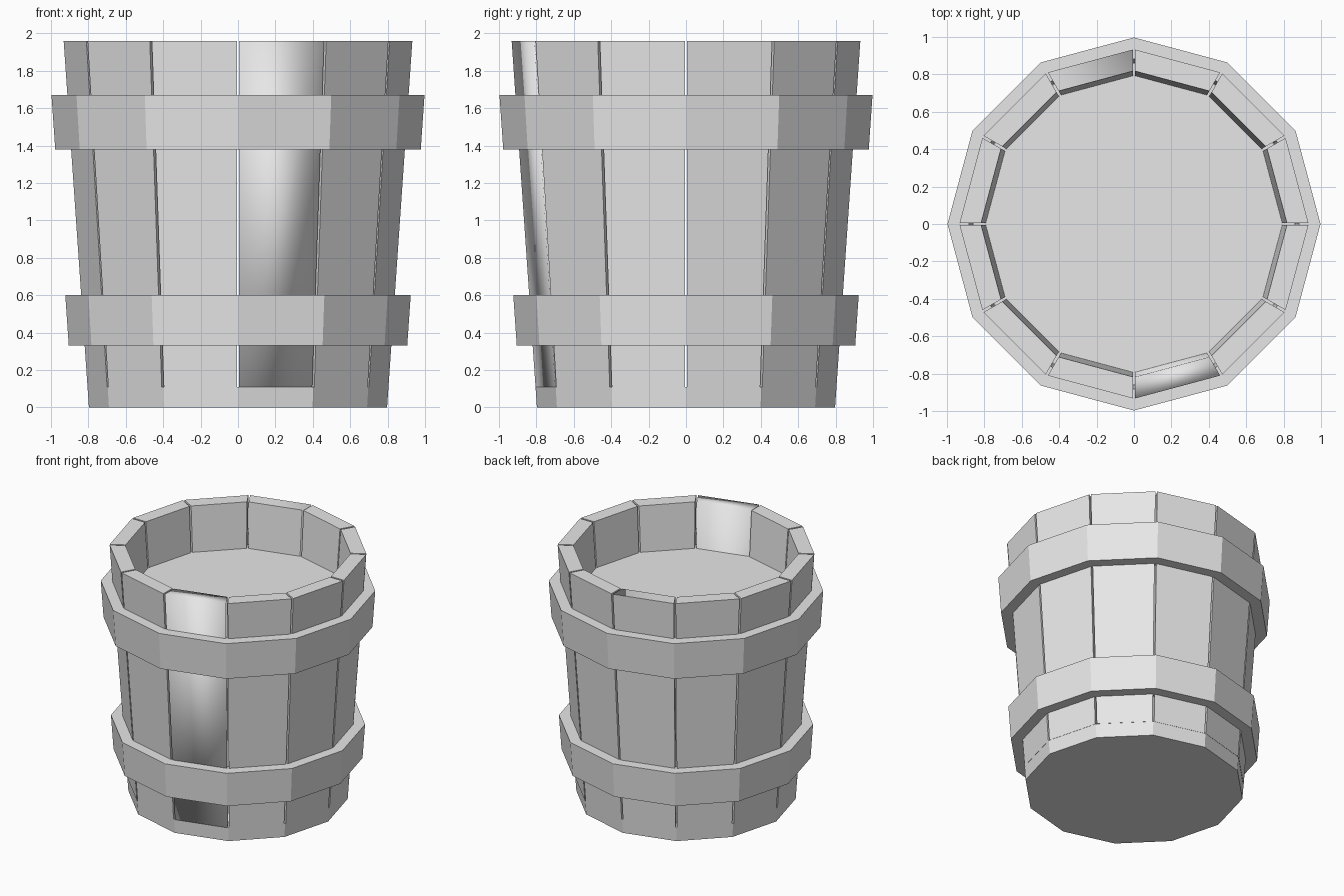
import bpy, bmesh, math
from mathutils import Vector

cube = bpy.data.objects.get("Cube")
if cube:
    bpy.data.objects.remove(cube, do_unlink=True)

SIDES = 12
STEP = math.tau / SIDES
TOP, BASE_TOP = 1.96, 0.11
SLOPE = 0.069          # outward lean of the wall
GAP = 0.0065           # half the slit between staves
THICK = 0.115

grey = bpy.data.materials.new("plain grey")
grey.use_nodes = True
grey.diffuse_color = (0.8, 0.8, 0.8, 1)
grey.node_tree.nodes["Principled BSDF"].inputs["Base Color"].default_value = (0.8, 0.8, 0.8, 1)


def wall(z):
    return 0.797 + SLOPE * z


def polar(r, a, z):
    return Vector((r * math.cos(a), r * math.sin(a), z))


def finish(bm, name):
    bmesh.ops.recalc_face_normals(bm, faces=bm.faces)
    mesh = bpy.data.meshes.new(name)
    bm.to_mesh(mesh)
    bm.free()
    mesh.materials.append(grey)
    obj = bpy.data.objects.new(name, mesh)
    bpy.context.collection.objects.link(obj)
    return obj


def lathe(name, profile, closed):
    """Sweep (radius, height) points round the axis in flat sides."""
    bm = bmesh.new()
    rings = [[bm.verts.new(polar(r, i * STEP, z)) for i in range(SIDES)] for r, z in profile]
    pairs = list(zip(rings, rings[1:]))
    if closed:
        pairs.append((rings[-1], rings[0]))
    else:
        bm.faces.new(rings[0])
        if len(rings) > 1:
            bm.faces.new(rings[-1])
    for low, high in pairs:
        for i in range(SIDES):
            j = (i + 1) % SIDES
            bm.faces.new((low[i], low[j], high[j], high[i]))
    return finish(bm, name)


def stave(index):
    """One tapered plank with an open slit on both sides."""
    a, b = index * STEP, (index + 1) * STEP
    bm = bmesh.new()
    rings = []
    for z in (BASE_TOP, TOP):
        ring = []
        for r, ang, side in ((wall(z), a, 1), (wall(z), b, -1),
                             (wall(z) - THICK, b, -1), (wall(z) - THICK, a, 1)):
            shift = Vector((-math.sin(ang), math.cos(ang), 0)) * GAP * side
            ring.append(bm.verts.new(polar(r, ang, z) + shift))
        rings.append(ring)
    low, high = rings
    for i in range(4):
        j = (i + 1) % 4
        bm.faces.new((low[i], low[j], high[j], high[i]))
    bm.faces.new(high)
    bm.faces.new(low)
    return finish(bm, f"stave_{index + 1}")


staves = [stave(i) for i in range(SIDES)]

# Softly shaded front plank, and the softened top of the one opposite
for face in staves[9].data.polygons:
    face.use_smooth = True
for face in staves[3].data.polygons:
    mid = face.center
    face.use_smooth = face.normal.z > 0.9 or face.normal.x > 0.9

# Solid bottom, flush with the planks
lathe("base", [(wall(0), 0), (wall(BASE_TOP), BASE_TOP)], False)

# Thin inner disc set below the rim
lathe("inner_disc", [(0.86, 1.60)], False)

# Two hoops that follow the lean of the wall
for name, low, high in (("lower_hoop", 0.33, 0.60), ("upper_hoop", 1.38, 1.67)):
    lathe(name, [(wall(low) + 0.085, low), (wall(high) + 0.085, high),
                 (wall(high) - 0.03, high), (wall(low) - 0.03, low)], True)
